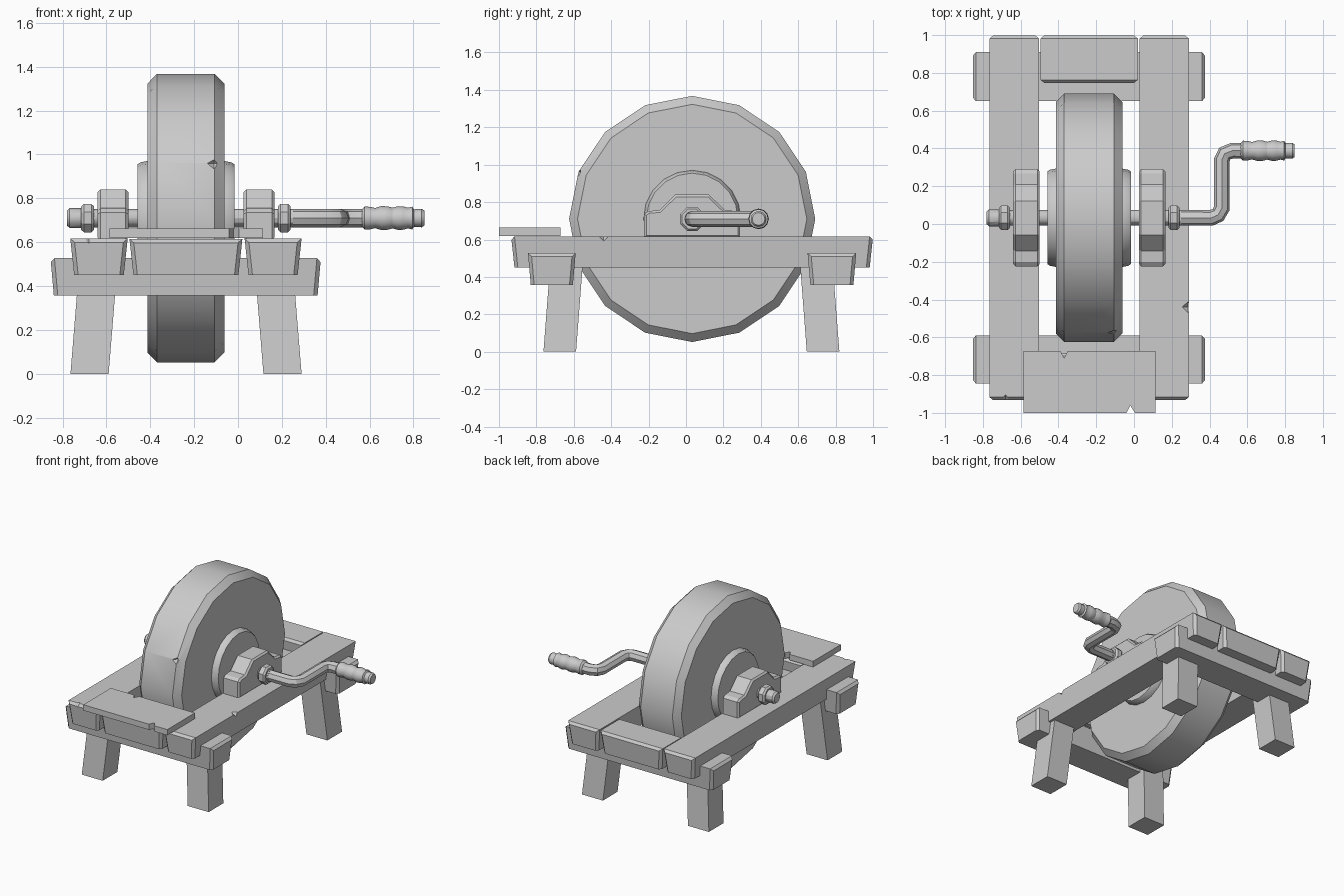
import bpy, bmesh
from math import sin, cos, pi, radians
from mathutils import Vector

if "Cube" in bpy.data.objects:
    bpy.data.objects.remove(bpy.data.objects["Cube"])

MID = -0.237          # x of the frame's mirror plane
AY, AZ = 0.033, 0.71  # axle position


def finish(bm, name, smooth=False):
    bmesh.ops.recalc_face_normals(bm, faces=bm.faces)
    me = bpy.data.meshes.new(name)
    bm.to_mesh(me)
    bm.free()
    ob = bpy.data.objects.new(name, me)
    bpy.context.collection.objects.link(ob)
    bpy.ops.object.select_all(action='DESELECT')
    bpy.context.view_layer.objects.active = ob
    ob.select_set(True)
    if smooth:
        bpy.ops.object.shade_smooth_by_angle(angle=radians(30))
    return ob


def beam(name, lo, hi, axis, inset=0.018, chamfer=0.018):
    """Timber with a narrower underside and chamfered ends along axis."""
    lo, hi = Vector(lo), Vector(hi)
    bm = bmesh.new()
    bmesh.ops.create_cube(bm, size=1)
    c, size = (lo + hi) / 2, hi - lo
    for v in bm.verts:
        low = v.co.z < 0
        for i in range(3):
            s = size[i] - (2 * inset if low and i < 2 else 0)
            v.co[i] = c[i] + v.co[i] * s
    edges = []
    for e in bm.edges:
        a, b = e.verts[0].co, e.verts[1].co
        same_end = abs(a[axis] - b[axis]) < inset * 1.5
        if same_end and max(a.z, b.z) > c.z:
            edges.append(e)
    bmesh.ops.bevel(bm, geom=edges, offset=chamfer, segments=1, affect='EDGES')
    return finish(bm, name)


def lathe(name, profile, n, y=AY, z=AZ, phase=0.0, smooth=True):
    """Revolve (x, radius) points around an x-parallel axis."""
    bm = bmesh.new()
    rings = [[bm.verts.new((x, y + r * sin(phase + 2 * pi * k / n),
                            z + r * cos(phase + 2 * pi * k / n)))
              for k in range(n)] for x, r in profile]
    for a, b in zip(rings, rings[1:]):
        for k in range(n):
            j = (k + 1) % n
            bm.faces.new((a[k], a[j], b[j], b[k]))
    bm.faces.new(rings[0])
    bm.faces.new(rings[-1])
    return finish(bm, name, smooth)


def prism(name, outline, depth, chamfer=0.0):
    """Extrude a closed 3D outline by a vector."""
    bm = bmesh.new()
    f = bm.faces.new([bm.verts.new(p) for p in outline])
    r = bmesh.ops.extrude_face_region(bm, geom=[f])
    bmesh.ops.translate(bm, vec=depth,
                        verts=[v for v in r['geom'] if isinstance(v, bmesh.types.BMVert)])
    if chamfer:
        d = Vector(depth).normalized()
        rim = [e for e in bm.edges
               if abs((e.verts[0].co - e.verts[1].co).normalized().dot(d)) < 0.5]
        bmesh.ops.bevel(bm, geom=rim, offset=chamfer, segments=1, affect='EDGES')
    return finish(bm, name)


def nick(target, loc, size):
    """Chip a small diamond-shaped dent out of an edge."""
    cutter = lathe("chip_cutter", [(loc[0] - size, 0.002), (loc[0], size),
                                   (loc[0] + size, 0.002)], 4, loc[1], loc[2], smooth=False)
    cutter.hide_render = True
    bpy.context.view_layer.objects.active = target
    m = target.modifiers.new("chip", 'BOOLEAN')
    m.operation, m.object, m.solver = 'DIFFERENCE', cutter, 'EXACT'
    bpy.ops.object.modifier_apply(modifier=m.name)
    bpy.data.objects.remove(cutter)


# Frame: two rails on two cross beams, with filler blocks between rail ends
left = beam("left_rail", (-0.765, -0.935, 0.45), (-0.503, 1.0, 0.617), 1)
right = beam("right_rail", (0.03, -0.935, 0.45), (0.29, 1.0, 0.617), 1)
nick(right, (0.285, -0.44, 0.617), 0.028)
nick(left, (-0.68, -0.93, 0.617), 0.025)
for name, y0, y1 in (("front", -0.845, -0.59), ("back", 0.65, 0.91)):
    beam(name + "_cross_beam", (-0.855, y0, 0.357), (0.378, y1, 0.527), 0, 0.015)
for name, y0, y1 in (("front", -0.935, -0.68), ("back", 0.745, 1.0)):
    beam(name + "_filler_block", (-0.495, y0, 0.45), (0.02, y1, 0.615), 1)

# Splayed legs
for sx, side in ((-1, "left"), (1, "right")):
    for yb, yt, end in ((-0.675, -0.64, "front"), (0.733, 0.698, "back")):
        xb, h = MID + sx * 0.44, 0.087
        base = [(xb + a * h, yb + b * h, 0) for a, b in ((-1, -1), (1, -1), (1, 1), (-1, 1))]
        prism(f"{end}_{side}_leg", base, (-sx * 0.037, yt - yb, 0.455))

# Notched tool rest plank
prism("tool_rest", [(x, y, 0.62) for x, y in (
    (-0.585, -1.0), (-0.04, -1.0), (-0.02, -0.96), (0.005, -1.0), (0.113, -1.0),
    (0.113, -0.672), (-0.35, -0.672), (-0.37, -0.71), (-0.39, -0.672), (-0.585, -0.672))],
    (0, 0, 0.043))

# Grindstone and hub
wheel = lathe("grindstone", [(-0.413, 0.613), (-0.37, 0.658), (-0.107, 0.658), (-0.062, 0.613)], 16)
nick(wheel, (-0.11, AY - 0.61, 0.96), 0.028)
lathe("hub", [(-0.459, 0.245), (-0.445, 0.254), (-0.40, 0.263), (-0.075, 0.263),
              (-0.03, 0.254), (-0.016, 0.245)], 20)

# Bearing blocks
half = [(0.257, 0.61), (0.257, 0.735), (0.235, 0.752), (0.175, 0.757), (0.09, 0.84)]
outline = half + [(-y, z) for y, z in reversed(half)]
for name, x in (("left", -0.64), ("right", 0.026)):
    prism(name + "_bearing_block", [(x, AY + y, z) for y, z in outline], (0.14, 0, 0), 0.012)

# Axle and nuts
lathe("axle", [(-0.78, 0.034), (-0.768, 0.045), (-0.70, 0.045), (-0.69, 0.042), (0.25, 0.042)], 12)
for name, x in (("left", -0.715), ("right", 0.182)):
    lathe(name + "_nut", [(x, 0.058), (x + 0.012, 0.07), (x + 0.046, 0.07),
                          (x + 0.058, 0.058)], 8, phase=pi / 8, smooth=False)

# Bent crank rod
GY = 0.388
cu = bpy.data.curves.new("crank", 'CURVE')
cu.dimensions = '3D'
cu.bevel_depth, cu.bevel_resolution, cu.use_fill_caps = 0.042, 2, True
path = [(0.2, AY), (0.41, AY), (0.445, AY + 0.015), (0.465, AY + 0.05),
        (0.465, GY - 0.05), (0.48, GY - 0.015), (0.52, GY), (0.58, GY)]
sp = cu.splines.new('POLY')
sp.points.add(len(path) - 1)
for p, (x, y) in zip(sp.points, path):
    p.co = (x, y, AZ, 1)
crank = bpy.data.objects.new("crank", cu)
bpy.context.collection.objects.link(crank)
bpy.ops.object.select_all(action='DESELECT')
bpy.context.view_layer.objects.active = crank
crank.select_set(True)
bpy.ops.object.convert(target='MESH')
bpy.ops.object.shade_smooth_by_angle(angle=radians(30))

# Ribbed grip with end cap
lathe("grip", [(0.565, 0.04), (0.578, 0.053), (0.605, 0.051), (0.625, 0.046), (0.655, 0.055),
               (0.685, 0.053), (0.705, 0.047), (0.73, 0.054), (0.755, 0.053), (0.775, 0.047),
               (0.795, 0.052), (0.802, 0.04), (0.838, 0.042), (0.85, 0.034)], 12, y=GY)
